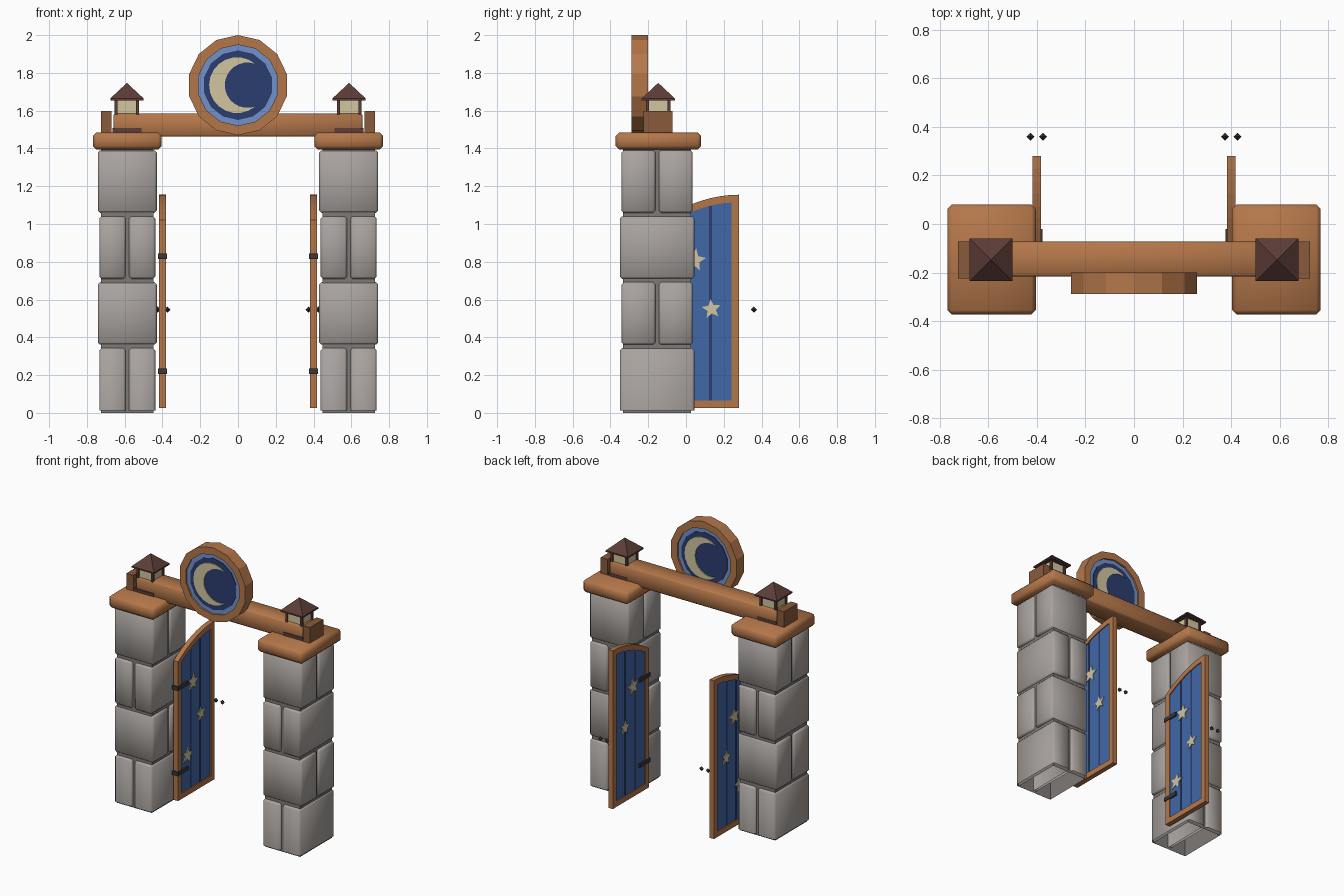
import bpy, bmesh, math
from mathutils import Vector

if "Cube" in bpy.data.objects:
    bpy.data.objects.remove(bpy.data.objects["Cube"])


def material(name, hexa):
    rgb = [int(hexa[i:i + 2], 16) / 255 for i in (0, 2, 4)]
    lin = [c / 12.92 if c < 0.04045 else ((c + 0.055) / 1.055) ** 2.4 for c in rgb]
    m = bpy.data.materials.new(name)
    m.diffuse_color = (*lin, 1)
    m.use_nodes = True
    m.node_tree.nodes["Principled BSDF"].inputs["Base Color"].default_value = m.diffuse_color
    return m


STONE = material("grey stone", "A9A39F")
MORTAR = material("dark mortar", "7F7A76")
WOOD = material("warm wood", "B4774A")
DARKWOOD = material("brown wood", "8A5A3C")
BLUE = material("door blue", "4168A8")
NAVY = material("night blue", "2B3D70")
SKY = material("light blue", "7391CC")
CREAM = material("cream", "D2C6A0")
ROOF = material("roof brown", "5C3D37")
IRON = material("dark iron", "38383B")


def finish(name, bm, mat, bevel=0):
    bmesh.ops.recalc_face_normals(bm, faces=bm.faces)
    me = bpy.data.meshes.new(name)
    bm.to_mesh(me)
    bm.free()
    me.materials.append(mat)
    ob = bpy.data.objects.new(name, me)
    bpy.context.collection.objects.link(ob)
    if bevel:
        for p in me.polygons:
            p.use_smooth = True
        mod = ob.modifiers.new("bevel", 'BEVEL')
        mod.width = bevel
        mod.segments = 1
    return ob


def box(name, x, y, z, mat, bevel=0, open_bottom=False):
    """Box from three (low, high) ranges."""
    bm = bmesh.new()
    bmesh.ops.create_cube(bm, size=1)
    for v in bm.verts:
        v.co = Vector([(r[0] + r[1]) / 2 + c * (r[1] - r[0]) for c, r in zip(v.co, (x, y, z))])
    if open_bottom:
        bm.normal_update()
        bmesh.ops.delete(bm, geom=[f for f in bm.faces if f.normal.z < -0.5], context='FACES_ONLY')
        bm.verts.ensure_lookup_table()
    me_bm = bm
    return finish(name, me_bm, mat, bevel)


def place(axis, u, v, d):
    return (d, u, v) if axis == 'x' else (u, d, v)


def prism(name, pts, axis, d0, d1, mat):
    """Outline extruded along x or y."""
    bm = bmesh.new()
    a = [bm.verts.new(place(axis, u, v, d0)) for u, v in pts]
    b = [bm.verts.new(place(axis, u, v, d1)) for u, v in pts]
    bm.faces.new(a)
    bm.faces.new(b[::-1])
    for i in range(len(pts)):
        j = (i + 1) % len(pts)
        bm.faces.new((a[i], b[i], b[j], a[j]))
    return finish(name, bm, mat)


def ring(name, outer, inner, axis, d0, d1, mat):
    """Frame between two outlines with equal point counts."""
    bm = bmesh.new()
    loops = [[bm.verts.new(place(axis, u, v, d)) for u, v in pts]
             for pts, d in ((outer, d0), (outer, d1), (inner, d1), (inner, d0))]
    n = len(outer)
    for k in range(4):
        a, b = loops[k], loops[(k + 1) % 4]
        for i in range(n):
            j = (i + 1) % n
            bm.faces.new((a[i], b[i], b[j], a[j]))
    return finish(name, bm, mat)


def circle(u, v, r, n=14):
    return [(u + r * math.sin(2 * math.pi * i / n), v + r * math.cos(2 * math.pi * i / n)) for i in range(n)]


def star(u, v, r, turn):
    return [(u + (r if i % 2 == 0 else r * 0.45) * math.sin(turn + i * math.pi / 5),
             v + (r if i % 2 == 0 else r * 0.45) * math.cos(turn + i * math.pi / 5)) for i in range(10)]


# Door outline: flat bottom, top rising in a curve away from the hinge
Y0, Y1, ZB = -0.13, 0.28, 0.025


def top_z(y):
    t = (y - Y0) / (Y1 - Y0)
    return 1.02 + 0.135 * (1 - (1 - t) ** 2)


def door_outline(f):
    a, b = Y0 + f, Y1 - f
    ys = [b + (a - b) * i / 8 for i in range(9)]
    return [(a, ZB + f), (b, ZB + f)] + [(y, top_z(y) - f) for y in ys]


CY = -0.153
for s, side in ((-1, "left"), (1, "right")):
    cx = s * 0.586
    # Stone pillar: mortar core and alternating split courses
    box(f"{side}_pillar_core", (cx - .138, cx + .138), (CY - .18, CY + .18), (0, 1.41), MORTAR, 0, True)
    for row in range(4):
        z = (0.012 + row * 0.349, 0.343 + row * 0.349)
        for h in (-1, 1):
            if row % 2 == 0:
                xr, yr = sorted((cx + h * .009, cx + h * .148)), (CY - .197, CY + .197)
            else:
                xr, yr = (cx - .156, cx + .156), sorted((CY + h * .009, CY + h * .188))
            box(f"{side}_stone", xr, yr, z, STONE, 0.012, row == 0)
    # Wooden cap and beam end block
    box(f"{side}_cap", (cx - .182, cx + .182), (-.372, .08), (1.395, 1.485), WOOD, 0.018)
    box(f"{side}_beam_end", sorted((s * .67, s * .725)), (-.225, -.072), (1.48, 1.597), DARKWOOD)

    # Lantern: base, glass, corner posts, pyramid roof
    lx, ly = s * 0.588, -0.147
    box(f"{side}_lantern_base", (lx - .076, lx + .076), (ly - .076, ly + .076), (1.483, 1.507), ROOF)
    box(f"{side}_lantern_glass", (lx - .056, lx + .056), (ly - .056, ly + .056), (1.507, 1.655), CREAM)
    for px in (-1, 1):
        for py in (-1, 1):
            x, y = lx + px * .057, ly + py * .057
            box(f"{side}_lantern_post", (x - .008, x + .008), (y - .008, y + .008), (1.507, 1.66), ROOF)
    bm = bmesh.new()
    low = [bm.verts.new((lx + a * .088, ly + b * .088, 1.655)) for a, b in ((-1, -1), (1, -1), (1, 1), (-1, 1))]
    up = [bm.verts.new(v.co + Vector((0, 0, .01))) for v in low]
    tip = bm.verts.new((lx, ly, 1.747))
    bm.faces.new(low)
    for i in range(4):
        j = (i + 1) % 4
        bm.faces.new((low[i], low[j], up[j], up[i]))
        bm.faces.new((up[i], up[j], tip))
    finish(f"{side}_lantern_roof", bm, ROOF)

    # Open door: frame, blue panel, plank grooves
    dx = s * 0.4
    ring(f"{side}_door_frame", door_outline(0), door_outline(.04), 'x', dx - .0175, dx + .0175, WOOD)
    prism(f"{side}_door_panel", door_outline(.038), 'x', dx - .011, dx + .011, BLUE)
    for gy in (0.02, 0.13):
        box(f"{side}_door_groove", (dx - .0125, dx + .0125), (gy - .007, gy + .007),
            (ZB + .04, top_z(gy) - .042), NAVY)
    # Stars on both faces
    stars = [(.045, .81, .062, .15), (.135, .55, .053, -.12), (-.02, .31, .06, .2)]
    for y, z, r, turn in stars[:3 if s < 0 else 2]:
        for f in (-1, 1):
            prism(f"{side}_door_star", star(y, z, r, turn), 'x', dx + f * .010, dx + f * .0165, CREAM)
    # Hinges and small knobs
    for z in (.22, .83):
        box(f"{side}_hinge", (dx - .023, dx + .023), (-.14, -.02), (z - .014, z + .014), IRON)
    for f in (-1, 1):
        bm = bmesh.new()
        bmesh.ops.create_uvsphere(bm, u_segments=4, v_segments=2, radius=.017)
        bmesh.ops.translate(bm, verts=bm.verts, vec=(dx + f * .026, .359, .547))
        finish(f"{side}_knob", bm, IRON)

# Cross beam
box("cross_beam", (-.66, .66), (-.217, -.073), (1.462, 1.585), WOOD, 0.01)

# Round sign: wooden rim, blue rings, crescent on both faces
SZ, SY = 1.735, -0.244
ring("sign_rim", circle(0, SZ, .265), circle(0, SZ, .214), 'y', SY - .044, SY + .044, WOOD)
prism("sign_blue_ring", circle(0, SZ, .216), 'y', SY - .032, SY + .032, SKY)
prism("sign_night_disc", circle(0, SZ, .184), 'y', SY - .036, SY + .036, NAVY)
a, b, n = 0.868, 1.226, 16
for f in (-1, 1):
    moon = []
    for i in range(n + 1):
        t = a + (2 * math.pi - 2 * a) * i / n
        moon.append((-.005 + .148 * math.cos(t), SZ + .148 * math.sin(t)))
    for i in range(1, n):
        t = 2 * math.pi - b - (2 * math.pi - 2 * b) * i / n
        moon.append((.05 + .12 * math.cos(t), SZ + .12 * math.sin(t)))
    prism("sign_moon", [(-f * u, v) for u, v in moon], 'y', SY + f * .035, SY + f * .042, CREAM)
